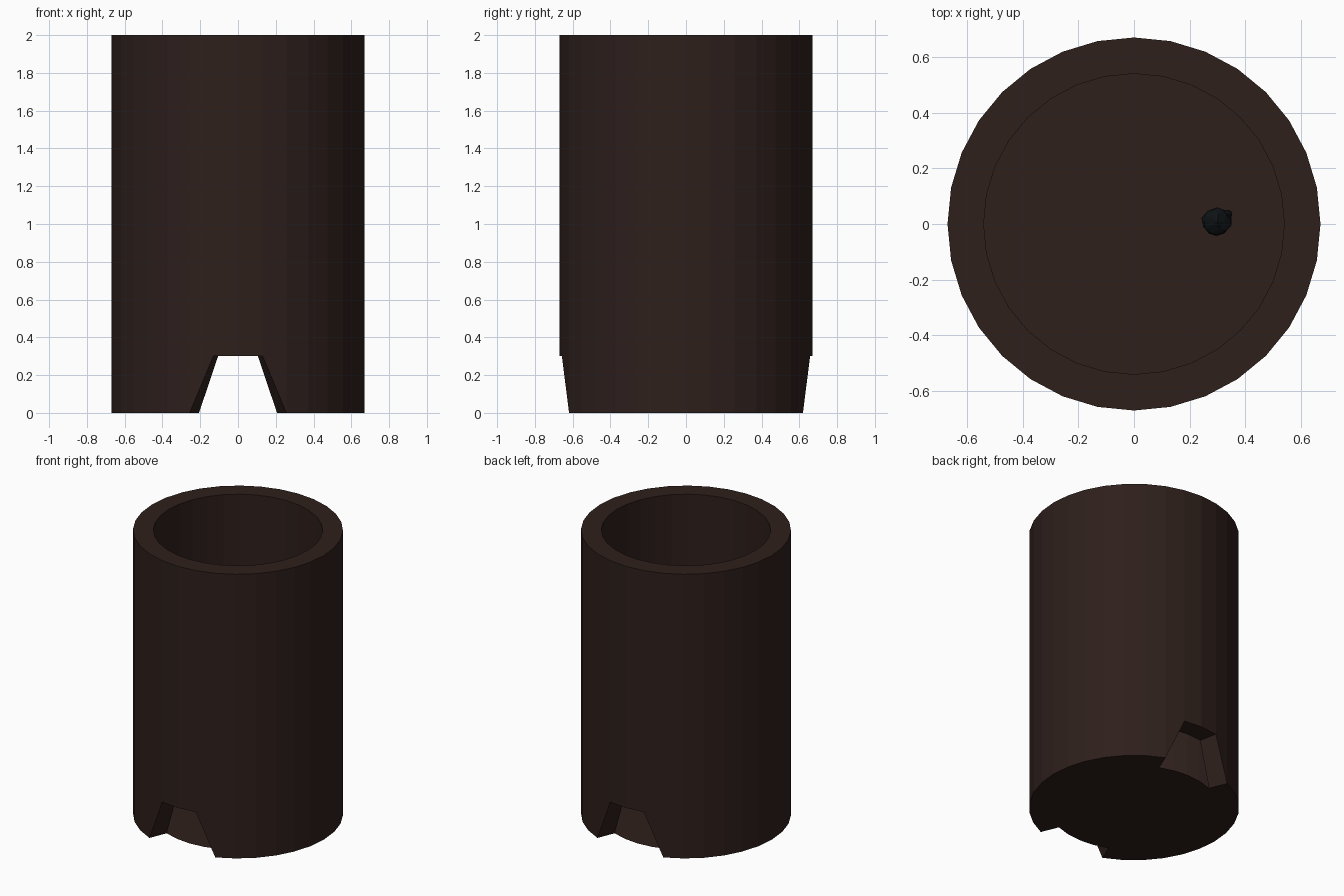
import bpy, bmesh, math, random
from mathutils import Vector, Matrix

if "Cube" in bpy.data.objects:
    bpy.data.objects.remove(bpy.data.objects["Cube"])

SIDES = 32
R_OUT, R_IN = 0.67, 0.54
HEIGHT, NOTCH_H = 2.0, 0.3


def material(name, rgb):
    m = bpy.data.materials.new(name)
    m.diffuse_color = (*rgb, 1)
    m.use_nodes = True
    m.node_tree.nodes["Principled BSDF"].inputs["Base Color"].default_value = m.diffuse_color
    return m


def finish(bm, name, mat):
    bmesh.ops.recalc_face_normals(bm, faces=bm.faces)
    me = bpy.data.meshes.new(name)
    bm.to_mesh(me)
    bm.free()
    ob = bpy.data.objects.new(name, me)
    ob.data.materials.append(mat)
    bpy.context.collection.objects.link(ob)
    return ob


brown = material("dark_clay", (0.027, 0.014, 0.011))
black = material("charcoal", (0.004, 0.006, 0.007))


def low(i):
    # the front and back columns start above the ground, forming tapered notches
    half = SIDES // 2
    d = (i - SIDES // 4) % half
    return NOTCH_H if min(d, half - d) <= 1 else 0.0


def ring(bm, r, z):
    step = 2 * math.pi / SIDES
    return [bm.verts.new((r * math.cos(i * step), r * math.sin(i * step), z(i)))
            for i in range(SIDES)]


# hollow wall with two draught notches
bm = bmesh.new()
loops = [ring(bm, R_OUT, low), ring(bm, R_OUT, lambda i: HEIGHT),
         ring(bm, R_IN, lambda i: HEIGHT), ring(bm, R_IN, low)]
for a, b in zip(loops, loops[1:] + loops[:1]):
    for i in range(SIDES):
        j = (i + 1) % SIDES
        bm.faces.new((a[i], a[j], b[j], b[i]))
finish(bm, "furnace_wall", brown)

# thin floor disc inside the wall
bm = bmesh.new()
bm.faces.new(ring(bm, R_IN, lambda i: 0.0))
finish(bm, "furnace_floor", brown)

# small coal lump lying on the floor, with a chip sticking out
random.seed(3)
bm = bmesh.new()
bmesh.ops.create_icosphere(bm, subdivisions=2, radius=0.053,
                           matrix=Matrix.Translation((0.297, 0.008, 0.05)))
for v in bm.verts:
    v.co += Vector([random.uniform(-0.004, 0.004) for _ in range(3)])
    v.co.z = max(v.co.z, 0.002)
bmesh.ops.create_icosphere(bm, subdivisions=1, radius=0.018,
                           matrix=Matrix.Translation((0.337, 0.035, 0.06)))
finish(bm, "coal_lump", black)
